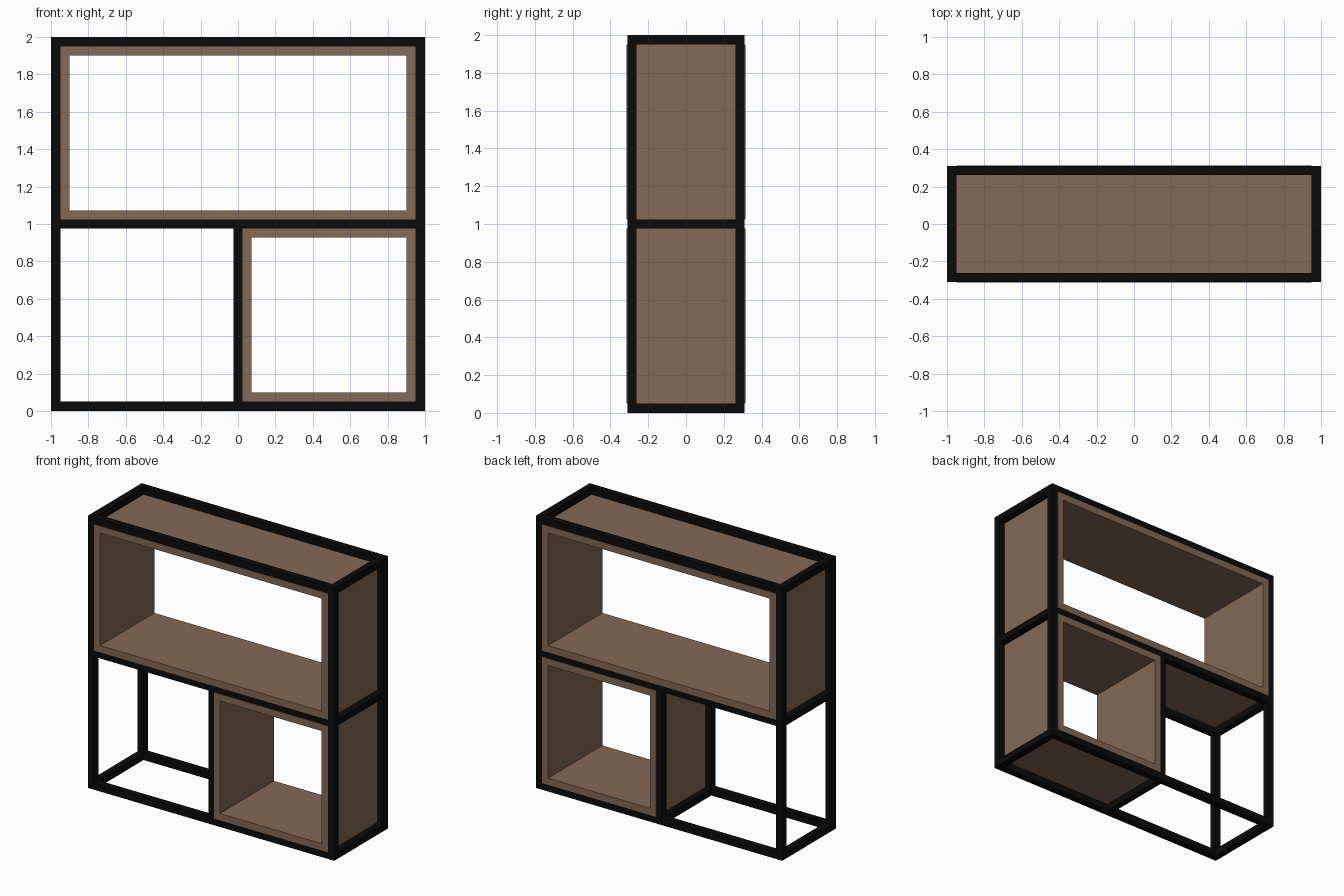
import bpy, bmesh

if "Cube" in bpy.data.objects:
    bpy.data.objects.remove(bpy.data.objects["Cube"])

W, D, H = 1.0, 0.311, 2.0      # half width, half depth, height of the frame
T, M = 0.05, 0.023             # outer bar thickness, half thickness of middle bars
BOARD = 0.05                   # wood thickness
BOX_D = 0.314                  # wood boxes stand slightly proud of the frame


def material(name, col):
    m = bpy.data.materials.new(name)
    m.diffuse_color = (*col, 1)
    m.use_nodes = True
    m.node_tree.nodes["Principled BSDF"].inputs["Base Color"].default_value = m.diffuse_color
    return m


black = material("black metal", (0.003, 0.003, 0.003))
wood = material("brown wood", (0.23, 0.14, 0.09))


def finish(name, bm, mat):
    bmesh.ops.recalc_face_normals(bm, faces=bm.faces)
    me = bpy.data.meshes.new(name)
    bm.to_mesh(me)
    bm.free()
    me.materials.append(mat)
    ob = bpy.data.objects.new(name, me)
    bpy.context.collection.objects.link(ob)
    return ob


def bar(name, x, y, z):
    """Box given by (min, max) ranges."""
    bm = bmesh.new()
    bmesh.ops.create_cube(bm, size=1)
    for v in bm.verts:
        v.co = [r[0] if c < 0 else r[1] for c, r in zip(v.co, (x, y, z))]
    return finish(name, bm, black)


def open_box(name, x0, x1, z0, z1):
    """Rectangular wooden sleeve, open at front and back."""
    bm = bmesh.new()

    def loop(i, y):
        return [bm.verts.new((x, y, z)) for x, z in
                ((x0 + i, z0 + i), (x1 - i, z0 + i), (x1 - i, z1 - i), (x0 + i, z1 - i))]

    rings = [loop(0, -BOX_D), loop(BOARD, -BOX_D), loop(BOARD, BOX_D), loop(0, BOX_D)]
    for a, b in zip(rings, rings[1:] + rings[:1]):
        for k in range(4):
            n = (k + 1) % 4
            bm.faces.new((a[k], a[n], b[n], b[k]))
    return finish(name, bm, wood)


levels = {"bottom": (0, T), "middle": (1 - M, 1 + M), "top": (H - T, H)}
sides = {"left": (-W, -W + T), "right": (W - T, W)}
depths = {"front": (-D, -D + T), "back": (D - T, D)}
inner_y = (-D + T, D - T)

# corner posts, centre posts and long rails
for dn, y in depths.items():
    for sn, x in sides.items():
        bar(f"{dn}_{sn}_post", x, y, (0, H))
    bar(f"{dn}_centre_post", (-M, M), y, (T, 1 - M))
    for ln, z in levels.items():
        bar(f"{dn}_{ln}_rail", (-W + T, W - T), y, z)

# short rails running front to back
for ln, z in levels.items():
    for sn, x in sides.items():
        bar(f"{sn}_{ln}_cross_rail", x, inner_y, z)
    if ln != "top":
        bar(f"centre_{ln}_cross_rail", (-M, M), inner_y, z)

# wooden shelf boxes
open_box("upper_box", -W + T, W - T, 1 + M, H - T)
open_box("lower_box", M, W - T, T, 1 - M)
